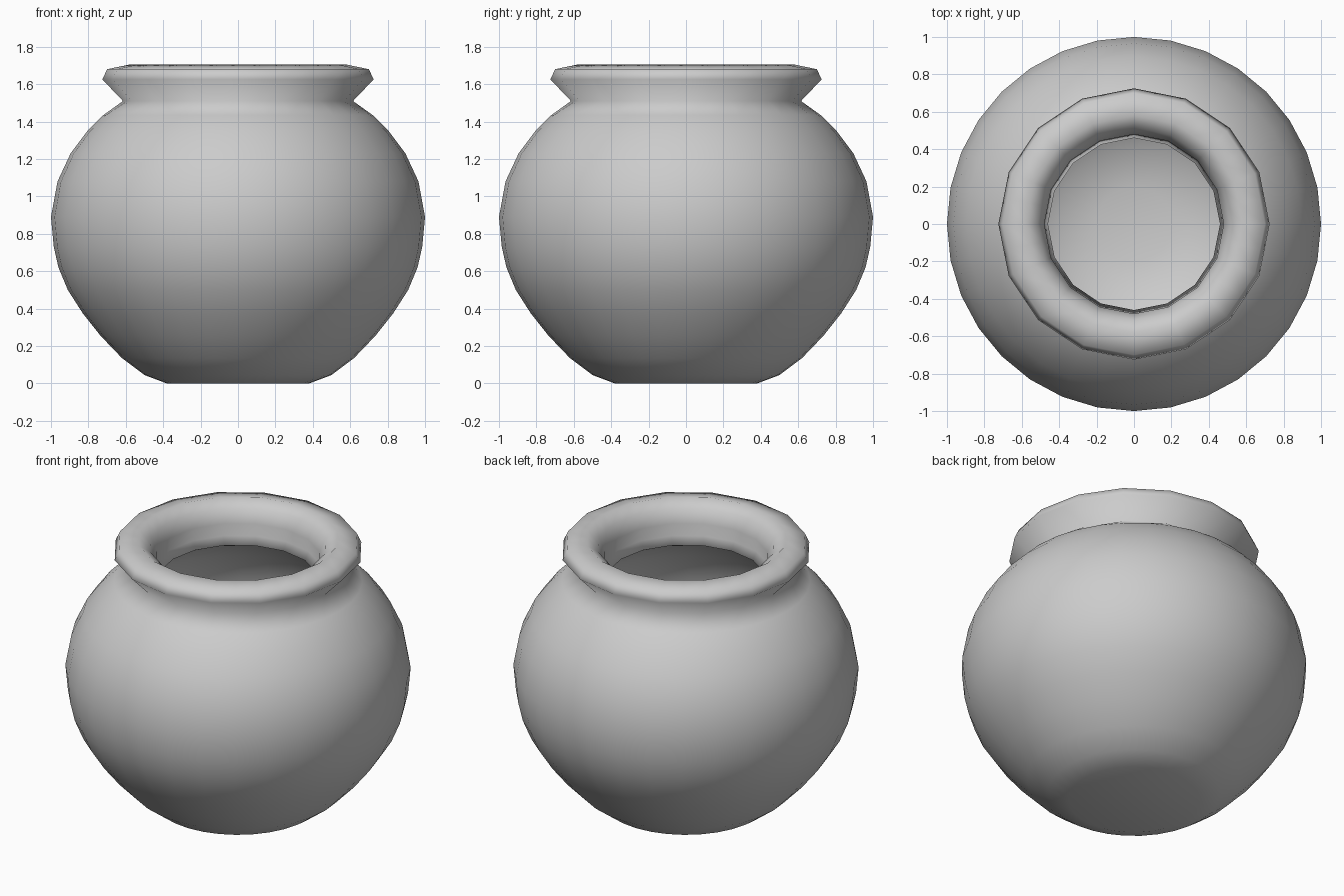
import bpy, bmesh, math

if "Cube" in bpy.data.objects:
    bpy.data.objects.remove(bpy.data.objects["Cube"])

SIDES = 32

# Pot wall as (radius, height, coarse): coarse rings read as 16-sided
profile = [
    # foot and round belly
    (0.38, 0.00, 0), (0.50, 0.045, 0), (0.62, 0.135, 0), (0.735, 0.255, 0),
    (0.83, 0.375, 0), (0.91, 0.50, 0), (0.96, 0.62, 0), (0.985, 0.73, 0),
    (1.00, 0.89, 0), (0.965, 1.08, 0), (0.895, 1.23, 0), (0.805, 1.35, 0),
    (0.72, 1.435, 0),
    # neck and flared rim
    (0.615, 1.51, 1), (0.725, 1.625, 1), (0.70, 1.68, 1), (0.58, 1.705, 1),
    (0.515, 1.66, 1), (0.48, 1.58, 1), (0.485, 1.50, 1), (0.46, 1.45, 1),
    # hollow inside
    (0.62, 1.37, 0), (0.74, 1.25, 0), (0.83, 1.08, 0), (0.87, 0.89, 0),
    (0.83, 0.66, 0), (0.74, 0.47, 0), (0.60, 0.30, 0), (0.42, 0.17, 0),
    (0.20, 0.12, 0),
]


def ring(bm, radius, z, coarse):
    verts = []
    for i in range(SIDES):
        a = 2 * math.pi * i / SIDES
        r = radius * (math.cos(2 * math.pi / SIDES) if coarse and i % 2 else 1)
        verts.append(bm.verts.new((r * math.cos(a), r * math.sin(a), z)))
    return verts


bm = bmesh.new()
rings = [ring(bm, *p) for p in profile]
for low, high in zip(rings, rings[1:]):
    for i in range(SIDES):
        j = (i + 1) % SIDES
        bm.faces.new((low[i], low[j], high[j], high[i]))

# Underside and inner floor
bm.faces.new(rings[0][::-1])
bm.faces.new(rings[-1])
for f in bm.faces:
    f.smooth = True

mesh = bpy.data.meshes.new("pot")
bm.to_mesh(mesh)
bm.free()
pot = bpy.data.objects.new("pot", mesh)
bpy.context.collection.objects.link(pot)

clay = bpy.data.materials.new("grey clay")
clay.diffuse_color = (0.6, 0.6, 0.6, 1)
clay.use_nodes = True
clay.node_tree.nodes["Principled BSDF"].inputs["Base Color"].default_value = clay.diffuse_color
mesh.materials.append(clay)
